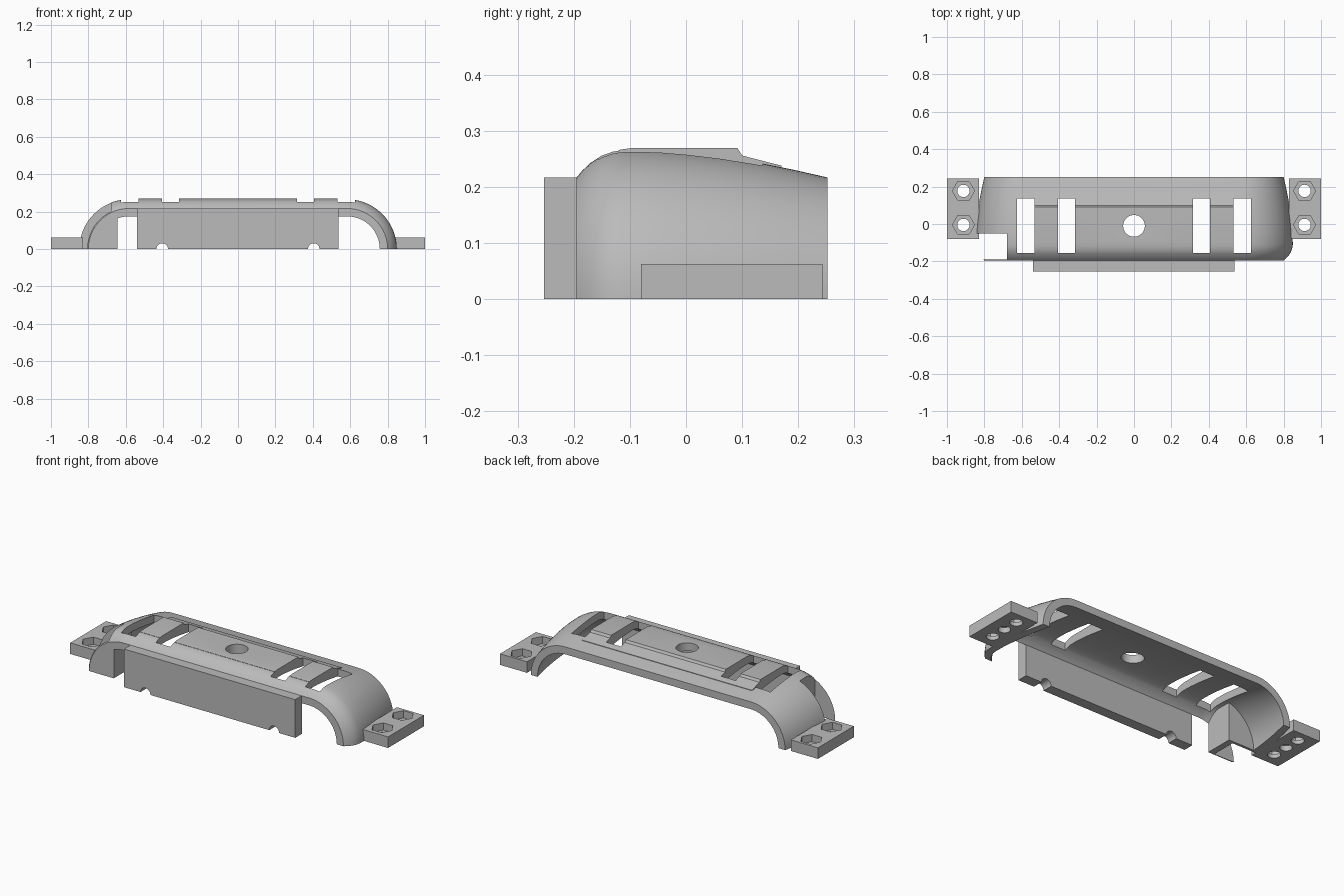
import bpy, bmesh, math
from mathutils import Vector

cube = bpy.data.objects.get("Cube")
if cube:
    bpy.data.objects.remove(cube, do_unlink=True)

grey = bpy.data.materials.new("plain grey")
grey.use_nodes = True
grey.diffuse_color = (0.5, 0.5, 0.5, 1)
grey.node_tree.nodes["Principled BSDF"].inputs["Base Color"].default_value = (0.5, 0.5, 0.5, 1)

ARC_X = 0.583   # x of the centre of each end curve
WALL = 0.042    # shell thickness


def finish(name, bm):
    bmesh.ops.recalc_face_normals(bm, faces=bm.faces)
    mesh = bpy.data.meshes.new(name)
    bm.to_mesh(mesh)
    bm.free()
    mesh.materials.append(grey)
    obj = bpy.data.objects.new(name, mesh)
    bpy.context.collection.objects.link(obj)
    return obj


def extrude(name, points, axis, start, end):
    """Extrude a 2D outline along an axis; the outline uses the other two axes in order."""
    def place(p, d):
        c = list(p)
        c.insert(axis, d)
        return Vector(c)
    bm = bmesh.new()
    face = bm.faces.new([bm.verts.new(place(p, start)) for p in points])
    grown = bmesh.ops.extrude_face_region(bm, geom=[face])["geom"]
    shift = place((0, 0), end - start)
    bmesh.ops.translate(bm, vec=shift, verts=[v for v in grown if isinstance(v, bmesh.types.BMVert)])
    return finish(name, bm)


def box(name, x0, x1, y0, y1, z0, z1):
    return extrude(name, [(x0, y0), (x1, y0), (x1, y1), (x0, y1)], 2, z0, z1)


def ring(u, v, radius, sides):
    return [(u + radius * math.cos(2 * math.pi * i / sides),
             v + radius * math.sin(2 * math.pi * i / sides)) for i in range(sides)]


def combine(obj, tools, operation="DIFFERENCE"):
    for tool in tools:
        tool.hide_render = True
        mod = obj.modifiers.new("combine", "BOOLEAN")
        mod.operation, mod.solver, mod.object = operation, "EXACT", tool
        bpy.context.view_layer.objects.active = obj
        bpy.ops.object.modifier_apply(modifier=mod.name)
        bpy.data.objects.remove(tool, do_unlink=True)


# Arched shell: lengthwise section swept over two quarter turns
outer = [(-0.195, 0.217), (-0.185, 0.229), (-0.17, 0.243), (-0.15, 0.256), (-0.13, 0.263),
         (-0.11, 0.266), (-0.05, 0.265), (0, 0.261), (0.06, 0.254), (0.13, 0.243),
         (0.19, 0.231), (0.252, 0.217)]
section = outer + [(y, r - WALL) for y, r in reversed(outer)]
STEPS = 20
stations = [(ARC_X, math.pi / 2 * i / STEPS) for i in range(STEPS + 1)]
stations += [(-ARC_X, math.pi / 2 * (1 + i / STEPS)) for i in range(STEPS + 1)]
bm = bmesh.new()
loops = [[bm.verts.new((cx + r * math.cos(a), y, r * math.sin(a))) for y, r in section]
         for cx, a in stations]
n = len(section)
for a, b in zip(loops, loops[1:]):
    for i in range(n):
        j = (i + 1) % n
        bm.faces.new((a[i], a[j], b[j], b[i]))
bm.faces.new(loops[0])
bm.faces.new(loops[-1])
shell = finish("arched_shell", bm)

# Raised flat pad on the top, stepping down towards the back
pad = extrude("raised_pad", [(-0.12, 0.24), (-0.12, 0.266), (-0.1, 0.269), (0.092, 0.269),
                             (0.1, 0.256), (0.17, 0.238), (0.17, 0.22)], 0, -0.535, 0.535)
combine(shell, [pad], "UNION")

# Four slots, the round centre hole and the corner notch
cutters = [box("slot_cutter", x - 0.046, x + 0.046, -0.156, 0.136, 0.1, 0.4)
           for x in (-0.579, -0.361, 0.361, 0.579)]
cutters.append(extrude("hole_cutter", ring(0, -0.01, 0.058, 40), 2, 0.1, 0.4))
cutters.append(box("notch_cutter", -0.95, -0.68, -0.19, -0.05, -0.1, 0.4))
combine(shell, cutters)


# Walls that close off the notch
def quarter_wall(name, radius, y0, y1, x_end):
    top = math.acos((-x_end - ARC_X) / radius)
    arc = [(-ARC_X - radius * math.cos(top * i / 16), radius * math.sin(top * i / 16))
           for i in range(17)]
    return extrude(name, arc + [(x_end, 0)], 1, y0, y1)


parts = [shell,
         quarter_wall("notch_front_wall", 0.217, -0.195, -0.19, -0.645),
         quarter_wall("notch_back_wall", 0.25, -0.05, -0.035, -0.645),
         extrude("notch_side_wall", [(-0.194, 0), (-0.036, 0), (-0.036, 0.235),
                                     (-0.13, 0.235), (-0.194, 0.19)], 0, -0.68, -0.645)]

# Front plate with two half-round cable notches
plate = box("front_plate", -0.54, 0.537, -0.253, -0.194, 0, 0.217)
combine(plate, [extrude("cable_cutter", ring(x, 0, 0.031, 32), 1, -0.3, -0.15)
                for x in (-0.405, 0.405)])
parts.append(plate)

# Mounting tabs with hexagonal nut pockets and screw holes
for side, name in ((1, "left_tab"), (-1, "right_tab")):
    x0, x1 = sorted((side * 0.83, side))
    tab = box(name, x0, x1, -0.08, 0.243, 0, 0.063)
    cx = side * 0.912
    tools = [extrude("blind_cutter", ring(cx, 0.086, 0.031, 32), 2, -0.1, 0.03)]
    for y in (-0.005, 0.177):
        tools.append(extrude("nut_cutter", ring(cx, y, 0.059, 6), 2, 0.022, 0.1))
        tools.append(extrude("screw_cutter", ring(cx, y, 0.033, 32), 2, -0.1, 0.1))
    combine(tab, tools)
    parts.append(tab)

# Smooth curves, keep sharp edges
bpy.ops.object.select_all(action="DESELECT")
for part in parts:
    part.select_set(True)
bpy.context.view_layer.objects.active = shell
bpy.ops.object.shade_smooth_by_angle(angle=math.radians(25))
